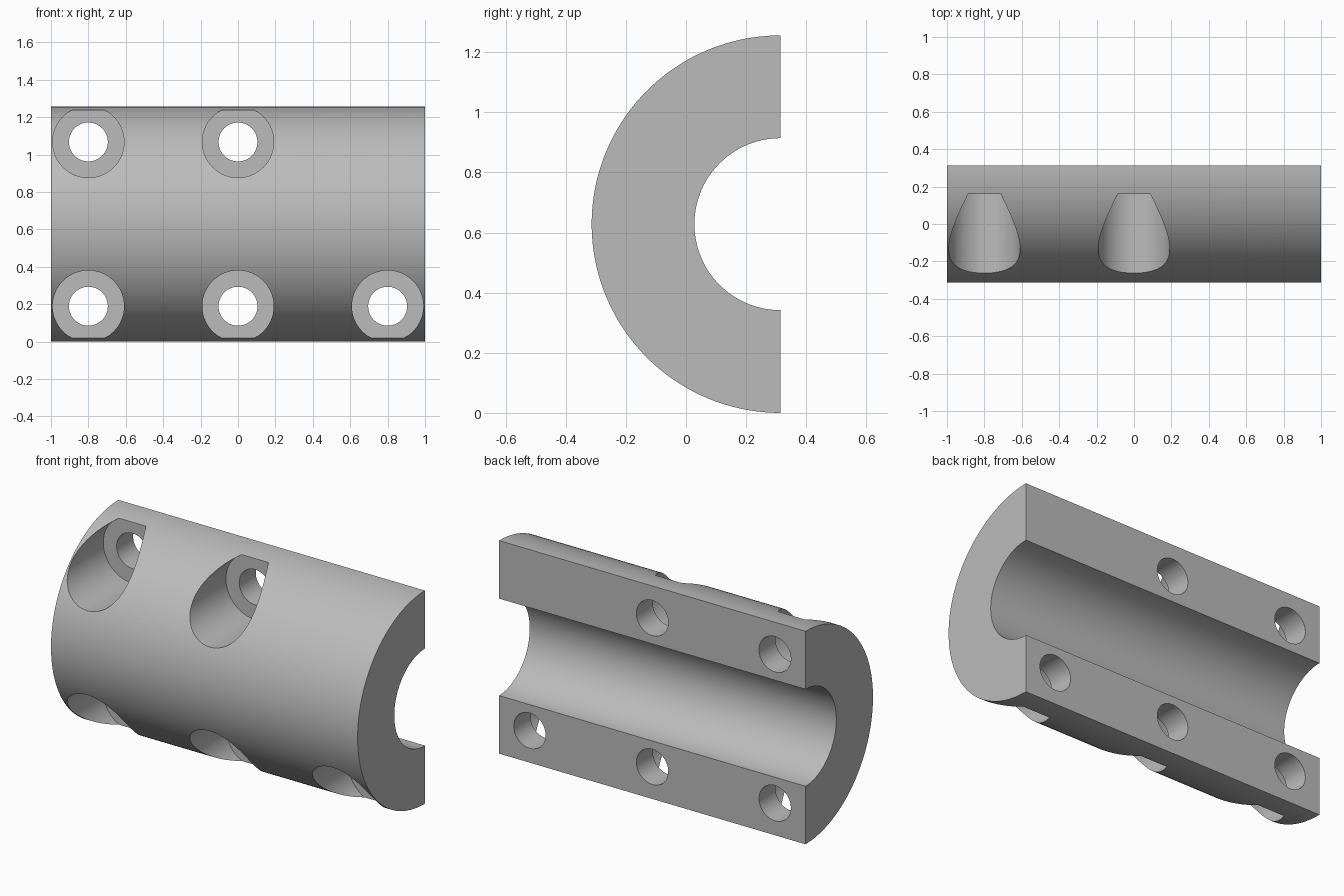
import bpy
import bmesh
from math import sin, cos, pi, radians

OUTER, INNER, LENGTH = 0.628, 0.286, 2.0
AXIS_Y, AXIS_Z = OUTER / 2, OUTER
BOLT_X, BOLT_Z = 0.8, 0.439
SEGMENTS = 72

cube = bpy.data.objects.get("Cube")
if cube:
    bpy.data.objects.remove(cube, do_unlink=True)

steel = bpy.data.materials.new("plain_grey")
steel.use_nodes = True
grey = (0.5, 0.5, 0.5, 1)
steel.diffuse_color = grey
steel.node_tree.nodes["Principled BSDF"].inputs["Base Color"].default_value = grey


def add_object(name, bm):
    bmesh.ops.recalc_face_normals(bm, faces=bm.faces)
    mesh = bpy.data.meshes.new(name)
    bm.to_mesh(mesh)
    bm.free()
    mesh.materials.append(steel)
    obj = bpy.data.objects.new(name, mesh)
    bpy.context.collection.objects.link(obj)
    return obj


def arc(radius):
    # Half circle from the top, round the front, to the bottom
    angles = [pi * i / SEGMENTS for i in range(SEGMENTS + 1)]
    return [(AXIS_Y - radius * sin(a), AXIS_Z + radius * cos(a)) for a in angles]


# Half sleeve: C-shaped profile extruded along x
bm = bmesh.new()
profile = arc(OUTER) + arc(INNER)[::-1]
face = bm.faces.new([bm.verts.new((-LENGTH / 2, y, z)) for y, z in profile])
extruded = bmesh.ops.extrude_face_region(bm, geom=[face])["geom"]
moved = [v for v in extruded if isinstance(v, bmesh.types.BMVert)]
bmesh.ops.translate(bm, vec=(LENGTH, 0, 0), verts=moved)
if face.is_valid and len([f for f in bm.faces if len(f.verts) > 4]) < 2:
    bm.faces.new(face.verts)
sleeve = add_object("half_clamp_sleeve", bm)


def cylinder_ring(name, radius, y_start, y_end):
    # Six cylinders along y, one at each bolt position
    bm = bmesh.new()
    for x in (-BOLT_X, 0, BOLT_X):
        for side in (-1, 1):
            made = bmesh.ops.create_cone(
                bm, cap_ends=True, segments=64, radius1=radius,
                radius2=radius, depth=y_end - y_start)["verts"]
            for v in made:
                v.co = (x + v.co.x, (y_start + y_end) / 2 + v.co.z,
                        AXIS_Z + side * BOLT_Z + v.co.y)
    cutter = add_object(name, bm)
    cutter.hide_render = True
    return cutter


# Counterbores from the front, then through holes
cutters = [cylinder_ring("counterbore_cutter", 0.191, -1, 0.16),
           cylinder_ring("bolt_hole_cutter", 0.104, -1, 1)]
bpy.context.view_layer.objects.active = sleeve
for cutter in cutters:
    mod = sleeve.modifiers.new(cutter.name, "BOOLEAN")
    mod.operation = "DIFFERENCE"
    mod.solver = "EXACT"
    mod.object = cutter
    bpy.ops.object.modifier_apply(modifier=mod.name)
    bpy.data.objects.remove(cutter, do_unlink=True)

# Smooth curved walls with crisp edges
bpy.ops.object.select_all(action="DESELECT")
sleeve.select_set(True)
bpy.ops.object.shade_smooth_by_angle(angle=radians(30))
